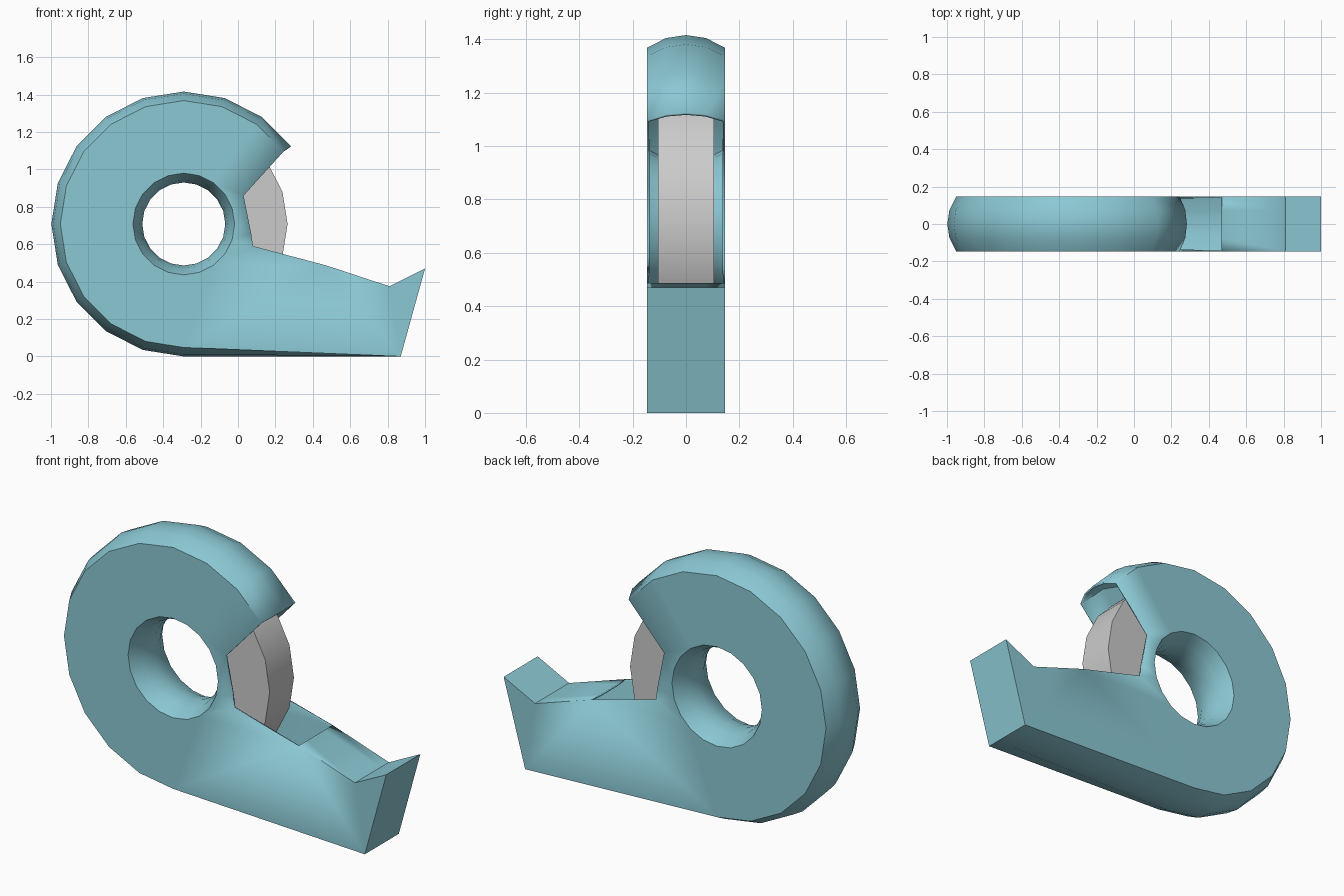
import bpy, bmesh, math

if "Cube" in bpy.data.objects:
    bpy.data.objects.remove(bpy.data.objects["Cube"])

CX, CZ = -0.29, 0.708          # centre of the round part
N = 20                         # sides of every circle
W = 0.147                      # half width of the case


def polar(r, deg):
    a = math.radians(deg)
    return CX + r * math.cos(a), CZ + r * math.sin(a)


def row(bm, pts, y):
    return [bm.verts.new((x, y, z)) for x, z in pts]


def bridge(bm, a, b, closed):
    n = len(a)
    for i in range(n if closed else n - 1):
        j = (i + 1) % n
        bm.faces.new((a[i], a[j], b[j], b[i]))


def edge_loop(bm, verts):
    out = []
    for i, v in enumerate(verts):
        w = verts[(i + 1) % len(verts)]
        out.append(bm.edges.get((v, w)) or bm.edges.new((v, w)))
    return out


def finish(bm, name, angle):
    bmesh.ops.recalc_face_normals(bm, faces=bm.faces)
    me = bpy.data.meshes.new(name)
    bm.to_mesh(me)
    bm.free()
    ob = bpy.data.objects.new(name, me)
    bpy.context.collection.objects.link(ob)
    bpy.ops.object.select_all(action='DESELECT')
    ob.select_set(True)
    bpy.context.view_layer.objects.active = ob
    bpy.ops.object.shade_smooth_by_angle(angle=math.radians(angle))
    return ob


# Case: crowned rim, tail with cutter lip, flat sides and a waisted centre hole
bm = bmesh.new()
tail = [(0.87, 0.0), (1.0, 0.47), (0.81, 0.375), (0.47, 0.487)]
mouth = [(0.08, 0.59), (0.07, 0.66), (0.03, 0.86)]
sections = [(-W, 0.66, 0.272), (-0.075, 0.697, 0.235), (0, 0.708, 0.222),
            (0.075, 0.697, 0.235), (W, 0.66, 0.272)]
rims, holes = [], []
for y, r_out, r_in in sections:
    rims.append(row(bm, [polar(r_out, 36 + 18 * i) for i in range(14)] + tail, y))
    holes.append(row(bm, [polar(r_in, 360 / N * i) for i in range(N)], y))
for k in range(len(sections) - 1):
    bridge(bm, rims[k], rims[k + 1], False)
    bridge(bm, holes[k], holes[k + 1], True)
for k, y in ((0, -W), (-1, W)):
    outline = rims[k] + row(bm, mouth, y)
    edges = edge_loop(bm, outline) + edge_loop(bm, holes[k])
    bmesh.ops.triangle_fill(bm, use_beauty=True, use_dissolve=False, edges=edges,
                            normal=(0, -1 if y < 0 else 1, 0))
case = finish(bm, "dispenser_case", 25)
shell = case.modifiers.new("wall_thickness", 'SOLIDIFY')
shell.thickness = 0.01
shell.offset = -1
mat = bpy.data.materials.new("teal_plastic")
mat.diffuse_color = (0.26, 0.58, 0.66, 1)
mat.use_nodes = True
mat.node_tree.nodes["Principled BSDF"].inputs["Base Color"].default_value = mat.diffuse_color
case.data.materials.append(mat)

# Tape roll inside the case
bm = bmesh.new()
rings = [row(bm, [polar(r, 360 / N * i) for i in range(N)], y)
         for r, y in ((0.555, -0.105), (0.555, 0.105), (0.30, 0.105), (0.30, -0.105))]
for k in range(4):
    bridge(bm, rings[k], rings[(k + 1) % 4], True)
finish(bm, "tape_roll", 30)
